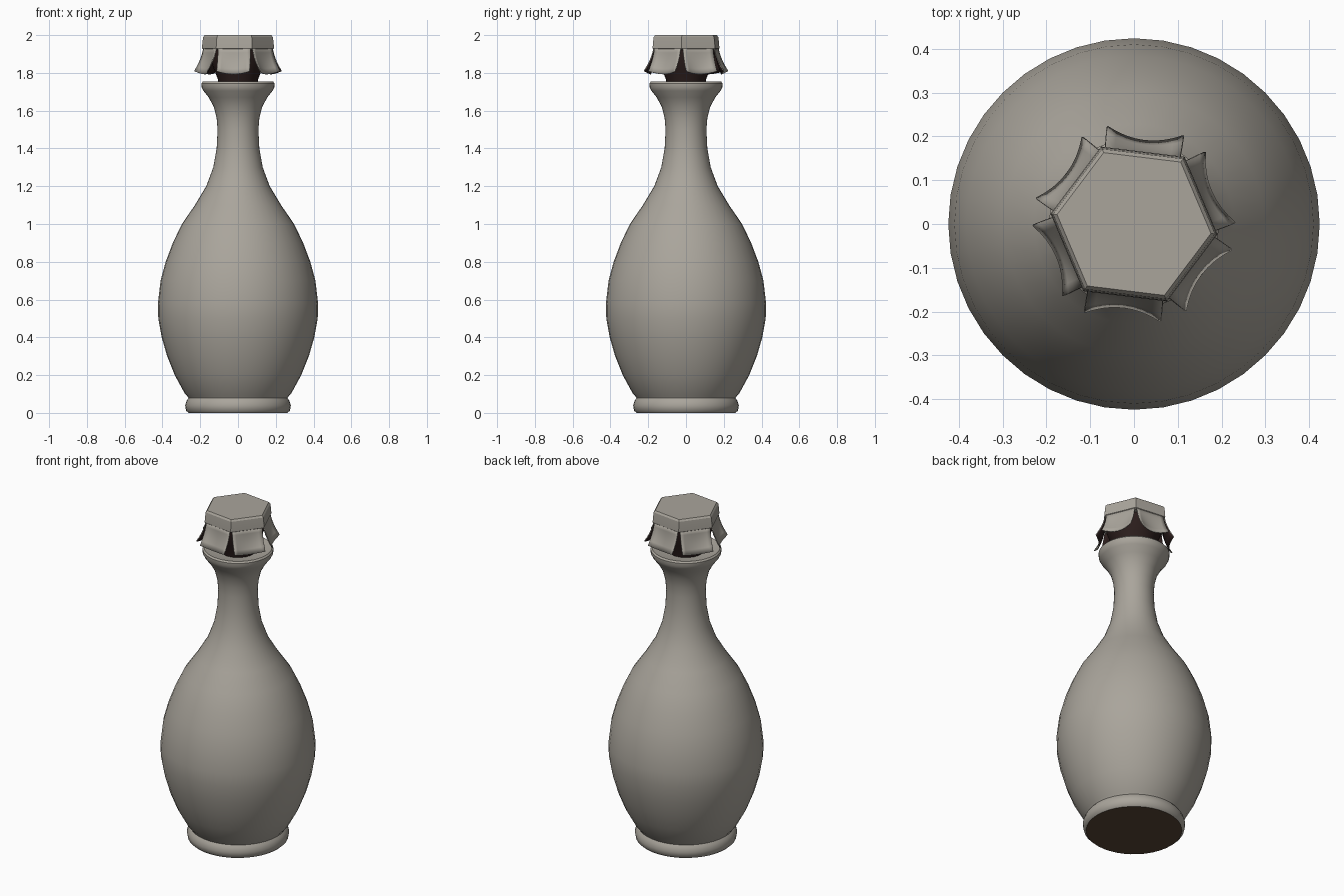
import bpy, bmesh, math
from mathutils import Vector

if "Cube" in bpy.data.objects:
    bpy.data.objects.remove(bpy.data.objects["Cube"])


def mat(name, c):
    m = bpy.data.materials.new(name)
    m.diffuse_color = (*c, 1)
    m.use_nodes = True
    m.node_tree.nodes["Principled BSDF"].inputs["Base Color"].default_value = m.diffuse_color
    return m


GREY = mat("warm_grey_ceramic", (0.40, 0.375, 0.33))
BROWN = mat("brown_underside", (0.10, 0.06, 0.036))
DARK = mat("dark_lining", (0.025, 0.013, 0.012))


def finish(bm, name, mats, angle=40):
    me = bpy.data.meshes.new(name)
    bm.to_mesh(me)
    bm.free()
    ob = bpy.data.objects.new(name, me)
    bpy.context.collection.objects.link(ob)
    for m in mats:
        me.materials.append(m)
    bpy.ops.object.select_all(action='DESELECT')
    ob.select_set(True)
    bpy.context.view_layer.objects.active = ob
    bpy.ops.object.shade_smooth_by_angle(angle=math.radians(angle))
    return ob


def lathe(name, profile, mats, n=40, start=0.0, cap_bottom=None, cap_top=None, angle=40):
    bm = bmesh.new()
    rings = [[bm.verts.new((r * math.cos(start + 2 * math.pi * j / n),
                            r * math.sin(start + 2 * math.pi * j / n), z))
              for j in range(n)] for r, z in profile]
    for a, b in zip(rings, rings[1:]):
        for j in range(n):
            k = (j + 1) % n
            bm.faces.new((a[j], a[k], b[k], b[j]))
    if cap_bottom is not None:
        bm.faces.new(rings[0][::-1]).material_index = cap_bottom
    if cap_top is not None:
        bm.faces.new(rings[-1]).material_index = cap_top
    return finish(bm, name, mats, angle)


# Bottle: foot ring, round belly, slim neck and flared lip
lathe("bottle", [
    (0.262, 0), (0.275, 0.012), (0.28, 0.04), (0.272, 0.065), (0.262, 0.078),
    (0.268, 0.088), (0.283, 0.105), (0.335, 0.2), (0.375, 0.3), (0.404, 0.4),
    (0.422, 0.5), (0.424, 0.58), (0.41, 0.7), (0.383, 0.8), (0.345, 0.9),
    (0.297, 1.0), (0.228, 1.1), (0.168, 1.2), (0.131, 1.3), (0.113, 1.4),
    (0.108, 1.5), (0.113, 1.56), (0.128, 1.62), (0.155, 1.67), (0.183, 1.705),
    (0.193, 1.725), (0.194, 1.745), (0.186, 1.754), (0.165, 1.75), (0.09, 1.735)],
    [GREY, BROWN], cap_bottom=1, cap_top=0)

# Dark stopper between lip and cap
lathe("stopper", [(0.1, 1.735), (0.108, 1.77), (0.128, 1.82), (0.15, 1.88), (0.158, 1.935)],
      [DARK], n=24, cap_bottom=0, cap_top=0)

# Six-sided cap
TURN = math.radians(-7)
lathe("cap", [(0.18, 1.922), (0.192, 1.93), (0.19, 1.96), (0.186, 1.99), (0.177, 2.0)],
      [GREY], n=6, start=TURN, cap_bottom=0, cap_top=0, angle=30)


# Six flared flaps, grey outside and dark inside
def polar(r, deg, z):
    a = TURN + math.radians(deg)
    return Vector((r * math.cos(a), r * math.sin(a), z))


bm = bmesh.new()
NU, NV = 8, 5
for i in range(6):
    d = 60 * i
    top = polar(0.184, d + 2, 1.935), polar(0.184, d + 58, 1.935)
    low = polar(0.232, d + 8, 1.81), polar(0.232, d + 52, 1.81)
    out = polar(1, d + 30, 0)
    grid = []
    for v in range(NV + 1):
        t = v / NV
        row = []
        for u in range(NU + 1):
            s = u / NU
            p = top[0].lerp(top[1], s).lerp(low[0].lerp(low[1], s), t)
            bow = 4 * s * (1 - s)
            p -= out * (0.022 * bow * t + 0.008 * math.sin(math.pi * t))
            p.z -= 0.016 * bow * t
            row.append(bm.verts.new(p))
        grid.append(row)
    for v in range(NV):
        for u in range(NU):
            bm.faces.new((grid[v][u], grid[v + 1][u], grid[v + 1][u + 1], grid[v][u + 1]))
flaps = finish(bm, "cap_flaps", [GREY, DARK])
sol = flaps.modifiers.new("thickness", 'SOLIDIFY')
sol.thickness = 0.005
sol.offset = -1
sol.material_offset = 1
